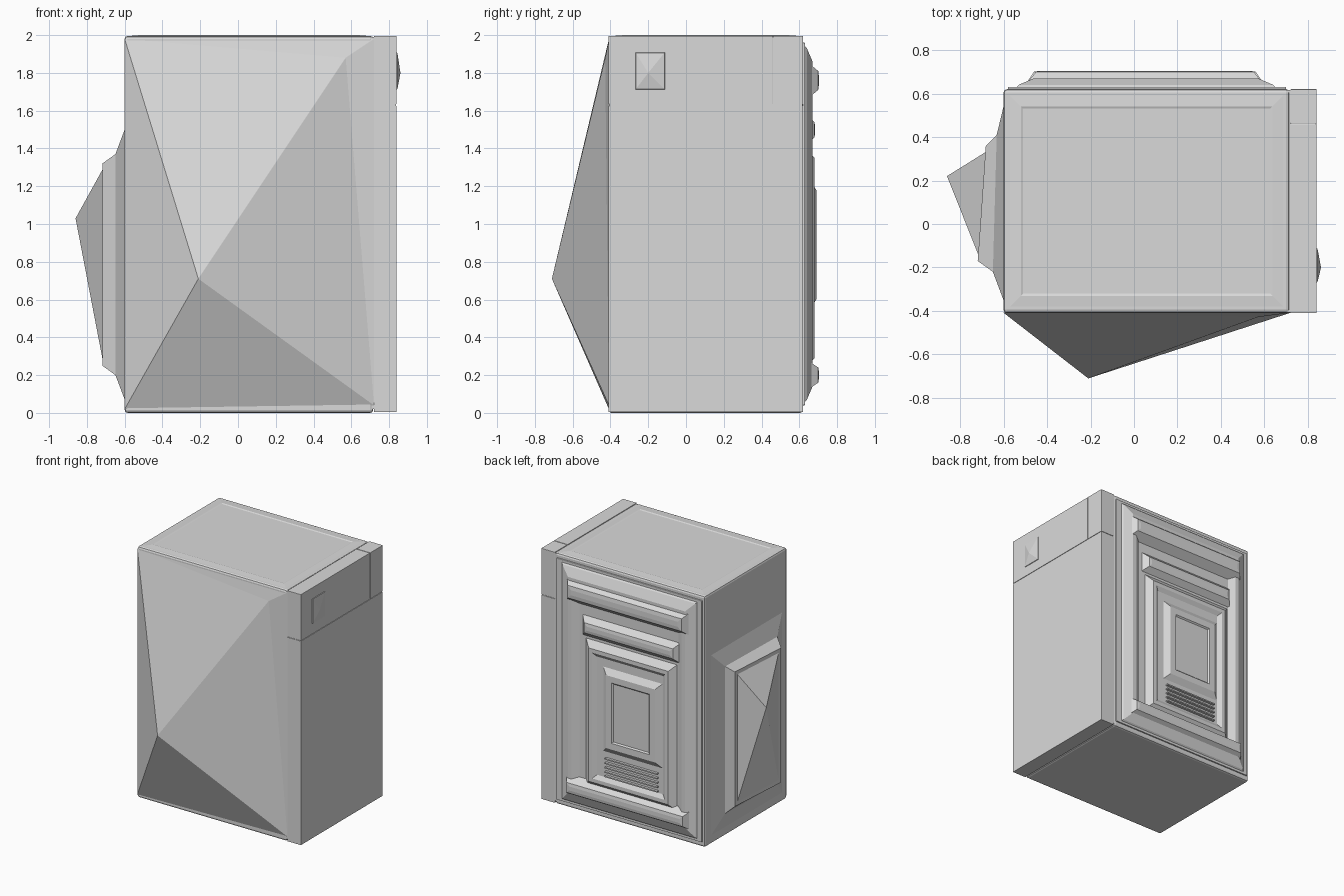
import bpy
import bmesh
from mathutils import Vector

cube = bpy.data.objects.get("Cube")
if cube:
    bpy.data.objects.remove(cube, do_unlink=True)

# One painted-metal colour for the whole appliance
paint = bpy.data.materials.new("light_grey_metal")
paint.use_nodes = True
paint.diffuse_color = (0.7, 0.7, 0.7, 1)
shader = paint.node_tree.nodes["Principled BSDF"]
shader.inputs["Base Color"].default_value = paint.diffuse_color

# Main planes of the cabinet
RIGHT, SEAM, LEFT = -0.6, 0.72, 0.84
FRONT, BACK = -0.41, 0.62
BOTTOM, TOP = 0, 2
SPLIT = 1.63
GAP = 0.004


def finish(name, bm, bevel=0):
    """Turn a bmesh into a named, painted object."""
    bmesh.ops.recalc_face_normals(bm, faces=bm.faces)
    mesh = bpy.data.meshes.new(name)
    bm.to_mesh(mesh)
    bm.free()
    mesh.materials.append(paint)
    obj = bpy.data.objects.new(name, mesh)
    bpy.context.collection.objects.link(obj)
    if bevel:
        modifier = obj.modifiers.new("rounded_edges", "BEVEL")
        modifier.width = bevel
        modifier.segments = 2


def box(name, low, high, bevel=0):
    """Block between two opposite corners."""
    low, high = Vector(low), Vector(high)
    bm = bmesh.new()
    bmesh.ops.create_cube(bm, size=1)
    for vert in bm.verts:
        vert.co = (low + high) / 2 + vert.co * (high - low)
    finish(name, bm, bevel)


# Each placer maps panel coordinates (across, up, out) to the model frame
def on_back(across, up, out):
    return across, BACK + out, up


def on_right(across, up, out):
    return RIGHT - out, across, up


def on_left(across, up, out):
    return LEFT + out, across, up


def on_top(across, up, out):
    return across, up, TOP + out


def pressed_panel(name, place, low, high, steps, tip=None, tilt=0):
    """Stepped panel: each step is (inset, height); ends flat or in a tip."""
    bm = bmesh.new()
    middle = (low[0] + high[0]) / 2
    rings = []
    for inset, out in steps:
        left, right = low[0] + inset, high[0] - inset
        down, up = low[1] + inset, high[1] - inset
        corners = (left, down), (right, down), (right, up), (left, up)
        rings.append([bm.verts.new(place(u, v, out + tilt * out * (middle - u)))
                      for u, v in corners])
    bm.faces.new(rings[0])
    for outer, inner in zip(rings, rings[1:]):
        for i in range(len(outer)):
            bm.faces.new((outer[i - 1], outer[i], inner[i], inner[i - 1]))
    last = rings[-1]
    if tip:
        point = bm.verts.new(place(*tip))
        for i in range(len(last)):
            bm.faces.new((last[i - 1], last[i], point))
    else:
        bm.faces.new(last)
    finish(name, bm)


def front_bulge():
    """Faceted bulge over the whole front, with an off-centre peak."""
    bm = bmesh.new()
    sill = FRONT + GAP / 2
    lower_right = bm.verts.new((RIGHT, sill, BOTTOM + 0.02))
    lower_left = bm.verts.new((SEAM, sill, BOTTOM + 0.04))
    upper_left = bm.verts.new((SEAM, sill, TOP - 0.02))
    upper_right = bm.verts.new((RIGHT, sill, TOP - 0.02))
    crease = bm.verts.new((0.57, sill - 0.02, 1.88))
    peak = bm.verts.new((-0.21, -0.71, 0.71))
    outline = [lower_right, lower_left, crease, upper_right]
    for i in range(len(outline)):
        bm.faces.new((outline[i - 1], outline[i], peak))
    bm.faces.new((lower_left, upper_left, crease))
    bm.faces.new((upper_left, upper_right, crease))
    bm.faces.new((lower_right, upper_right, upper_left, lower_left))
    finish("front_bulge", bm)


# Cabinet and the slim panels along its side
box("cabinet", (RIGHT, FRONT, BOTTOM), (SEAM - GAP, BACK, TOP - GAP), 0.016)
box("panel_core", (SEAM - 0.02, FRONT + GAP, BOTTOM + 0.02),
    (LEFT - GAP, BACK - GAP, TOP - 0.01))
END = 0.46
box("lower_side_panel", (SEAM, FRONT, BOTTOM + GAP), (LEFT, BACK, SPLIT - GAP), GAP / 2)
box("control_panel", (SEAM, FRONT, SPLIT + GAP), (LEFT, END - GAP / 2, TOP - GAP), GAP / 2)
box("control_panel_end", (SEAM, END + GAP / 2, SPLIT + GAP), (LEFT, BACK, TOP - GAP), GAP / 2)
front_bulge()

# Pointed knob on the control panel
pressed_panel("control_knob", on_left, (-0.27, 1.71), (-0.11, 1.91),
              [(0, -GAP), (GAP, GAP)], tip=(-0.2, 1.8, 0.02))

# Lid with a shallow pressed border
pressed_panel("lid", on_top, (RIGHT, FRONT), (SEAM - GAP, BACK),
              [(0.01, -0.01), (0.03, -GAP), (0.08, 0), (0.09, -GAP)])

# Swollen right side: sloping frame, tilted plateau and a sharp off-centre point
pressed_panel("swollen_side", on_right, (-0.35, 0.07), (0.54, 1.5),
              [(0, 0), (0.13, 0.04), (0.18, 0.1), (0.21, 0.1)],
              tip=(0.22, 1.03, 0.26), tilt=0.7)

# Pressed back plate, its broad sloping border stepping in towards the motor cover
RIM = 0.04
box("back_rim", (RIGHT + RIM / 2, BACK - RIM, BOTTOM + RIM),
    (SEAM - RIM / 2, BACK + RIM / 4, TOP - RIM), GAP)
pressed_panel("back_plate", on_back, (-0.55, 0.05), (0.66, 1.95),
              [(0, 0), (0.02, 0.02), (0.09, 0.05), (0.12, 0.05), (0.17, 0.02)])
pressed_panel("inner_plate", on_back, (-0.37, 0.24), (0.43, 1.4),
              [(0, 0.02), (0.05, 0.06), (0.08, 0.06), (0.11, 0.04)])
pressed_panel("motor_cover", on_back, (-0.27, 0.54), (0.28, 1.24),
              [(0, 0.03), (0.06, 0.07), (0.11, 0.07), (0.12, 0.06)])


# Horizontal stiffening ribs across the back
def rib(name, low, high, peak):
    half = (high[1] - low[1]) / 2
    pressed_panel(name, on_back, low, high,
                  [(0, 0.02), (half / 2, peak), (half * 0.8, peak + GAP)])


rib("upper_rib", (-0.5, 1.66), (0.6, 1.86), peak=0.08)
rib("middle_rib", (-0.4, 1.42), (0.46, 1.58), peak=0.06)
rib("lower_rib", (-0.5, 0.12), (0.6, 0.28), peak=0.08)

# Vent slats below the motor cover
for i in range(5):
    height = 0.36 + i * 0.035
    box("vent_slat", (-0.22, BACK, height), (0.24, BACK + 0.06, height + 0.01))
